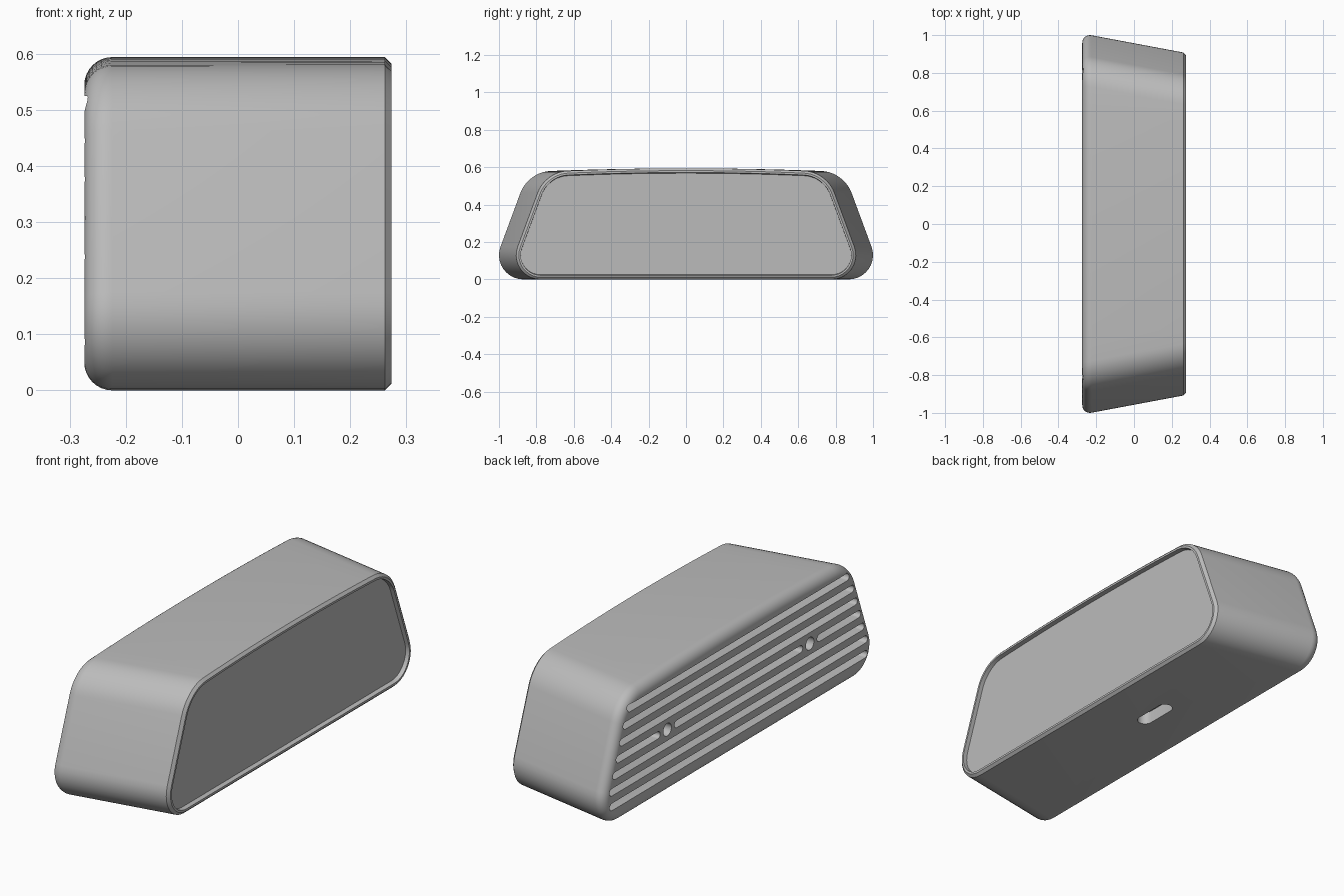
import bpy, bmesh
from math import sin, cos, tan, pi, atan2, radians
from mathutils import Vector

if "Cube" in bpy.data.objects:
    bpy.data.objects.remove(bpy.data.objects["Cube"], do_unlink=True)

grey = bpy.data.materials.new("plain grey")
grey.use_nodes = True
grey.diffuse_color = (0.5, 0.5, 0.5, 1)
grey.node_tree.nodes["Principled BSDF"].inputs["Base Color"].default_value = (0.5, 0.5, 0.5, 1)

BACK, FRONT = -0.274, 0.274
LEAN = 0.37        # inward lean of the end walls per unit height
CORNER_Z = 0.575   # height of the upper corners
CROWN = 0.019      # rise of the top at the middle
EDGE = 0.05        # rounding of the grooved side


def base_half(x):
    """Half length of the sharp base trapezoid at depth x."""
    return 0.965 + 0.09 * (0.26 - x) / 0.48


def fillet(prev, corner, nxt, r, steps=10):
    """Arc of radius r that rounds a corner."""
    a, b = (prev - corner).normalized(), (nxt - corner).normalized()
    half = a.angle(b) / 2
    centre = corner + (a + b).normalized() * (r / sin(half))
    p, q = [corner + d * (r / tan(half)) - centre for d in (a, b)]
    a0 = atan2(p.y, p.x)
    sweep = (atan2(q.y, q.x) - a0 + pi) % (2 * pi) - pi
    angles = [a0 + sweep * i / steps for i in range(steps + 1)]
    return [centre + Vector((cos(t), sin(t))) * r for t in angles]


def outline(x, inset=0.0):
    """Rounded, crowned trapezoid in (y, z), moved inward by inset."""
    b = base_half(x)
    t = b - LEAN * CORNER_Z
    low, high = Vector((b, 0)), Vector((t, CORNER_Z))
    side = fillet(Vector((-b, 0)), low, high, 0.13)
    side += fillet(low, high, Vector((-t, CORNER_Z)), 0.17)
    edge = side[-1].x
    top = [Vector((edge * (1 - 2 * i / 14), CORNER_Z)) for i in range(1, 14)]
    pts = side + top + [Vector((-p.x, p.y)) for p in reversed(side)]
    for p in pts:
        if p.y > CORNER_Z / 2:
            p.y += CROWN * max(0, 1 - (p.x / t) ** 2) * p.y / CORNER_Z
    result = []
    for i, p in enumerate(pts):
        d1 = (p - pts[i - 1]).normalized()
        d2 = (pts[(i + 1) % len(pts)] - p).normalized()
        d = (d1 + d2).normalized()
        result.append(p + Vector((-d.y, d.x)) * inset)
    return result


def half_width(x, z):
    """Distance from the middle to the end wall at height z."""
    pts = outline(x)
    for p, q in zip(pts, pts[1:]):
        if p.y <= z < q.y:
            return p.x + (q.x - p.x) * (z - p.y) / (q.y - p.y)


def make_object(name, bm):
    bmesh.ops.recalc_face_normals(bm, faces=bm.faces)
    mesh = bpy.data.meshes.new(name)
    bm.to_mesh(mesh)
    bm.free()
    mesh.materials.append(grey)
    obj = bpy.data.objects.new(name, mesh)
    bpy.context.collection.objects.link(obj)
    return obj


def bridge(bm, r0, r1):
    for i in range(len(r0)):
        j = (i + 1) % len(r0)
        bm.faces.new((r0[i], r0[j], r1[j], r1[i]))


# Housing: rounded grooved side, tapering shell, chamfered rim, recessed panel
turns = [pi / 2 * i / 8 for i in range(9)]
stations = [(BACK + EDGE * (1 - cos(a)), EDGE * (1 - sin(a))) for a in turns]
stations += [(0.262, 0), (FRONT, 0.012), (FRONT, 0.022), (0.254, 0.026)]

bm = bmesh.new()
rings = [[bm.verts.new((x, p.x, p.y)) for p in outline(x, inset)] for x, inset in stations]
for r0, r1 in zip(rings, rings[1:]):
    bridge(bm, r0, r1)
bm.faces.new(rings[0])
bm.faces.new(rings[-1])
housing = make_object("housing", bm)

# Cutters: slots and holes pushed through a surface
cut = bmesh.new()


def prism(loop, to_world, depth=0.06, lift=0.02):
    outer, inner = [[cut.verts.new(to_world(u, v, w)) for u, v in loop] for w in (-lift, depth)]
    cut.faces.new(outer)
    cut.faces.new(inner)
    bridge(cut, outer, inner)


def slot(start, end, r, to_world):
    """Round-ended slot running from start to end along y."""
    half_turn = [pi * i / 10 for i in range(11)]
    loop = [(end + r * sin(a), r * cos(a)) for a in half_turn]
    loop += [(start - r * sin(a), -r * cos(a)) for a in half_turn]
    prism(loop, to_world)


def hole(y, r, to_world):
    turn = [2 * pi * i / 24 for i in range(24)]
    prism([(y + r * cos(a), r * sin(a)) for a in turn], to_world)


# Seven vent grooves, the middle one broken by two mounting holes
GROOVE_R, HOLE_Y, GAP = 0.017, 0.53, 0.07
for k in range(7):
    z = 0.094 + 0.069 * k
    place = lambda u, v, w: (BACK + w, u, z + v)
    end = half_width(BACK + EDGE, z) - 0.035 - GROOVE_R
    if k == 3:
        slot(-end, -HOLE_Y - GAP, GROOVE_R, place)
        slot(-HOLE_Y + GAP, HOLE_Y - GAP, GROOVE_R, place)
        slot(HOLE_Y + GAP, end, GROOVE_R, place)
        for y in (-HOLE_Y, HOLE_Y):
            hole(y, 0.03, place)
    else:
        slot(-end, end, GROOVE_R, place)

# Cable socket in the underside
slot(0.09, 0.23, 0.035, lambda u, v, w: (0.01 + v, u, w))

cutter = make_object("slot_cutter", cut)
cutter.hide_render = True

mod = housing.modifiers.new("slots", "BOOLEAN")
mod.operation = "DIFFERENCE"
mod.solver = "EXACT"
mod.object = cutter
bpy.ops.object.select_all(action="DESELECT")
bpy.context.view_layer.objects.active = housing
housing.select_set(True)
bpy.ops.object.modifier_apply(modifier=mod.name)
bpy.data.objects.remove(cutter, do_unlink=True)
bpy.ops.object.shade_smooth_by_angle(angle=radians(30))
